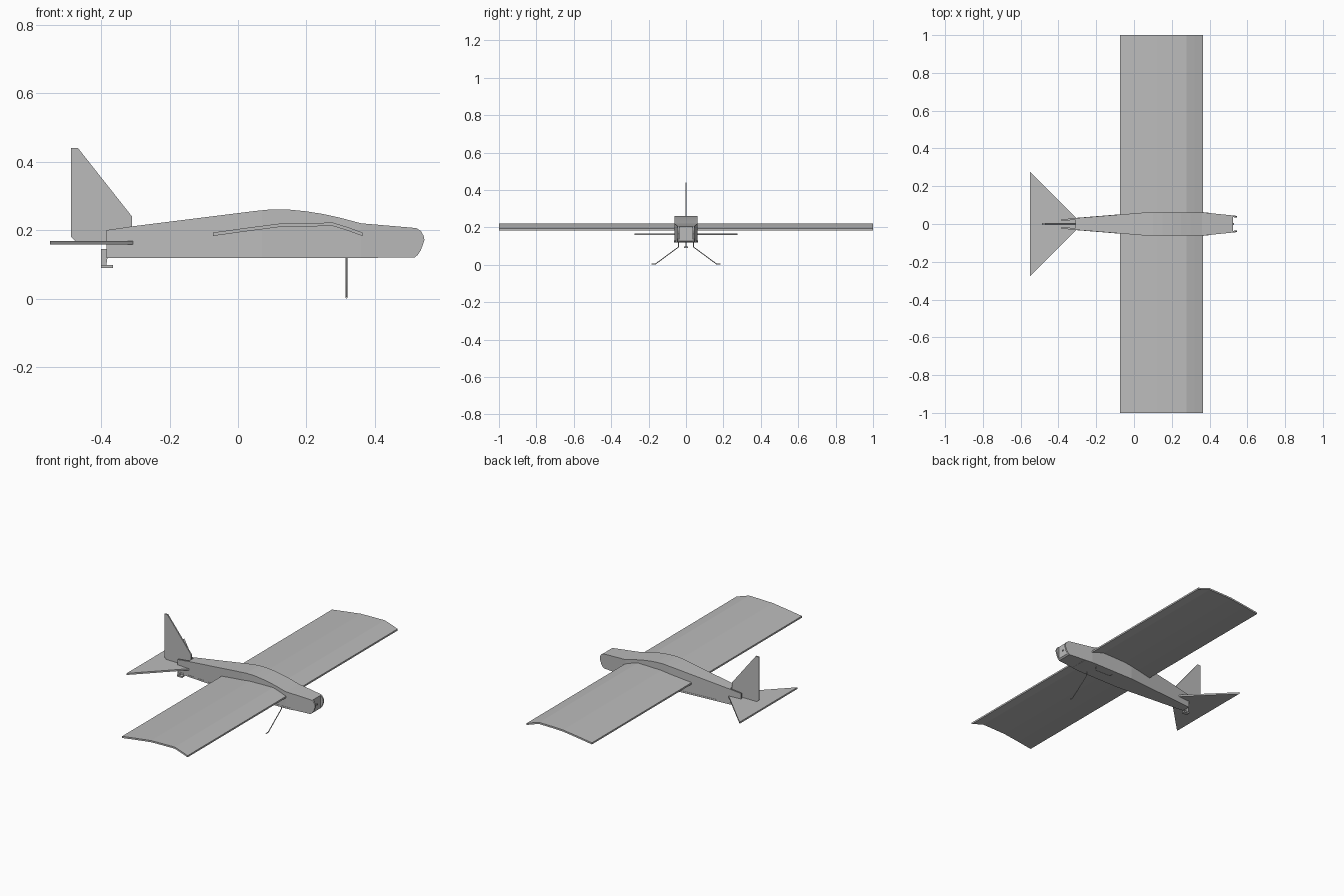
import bpy, bmesh
from mathutils import Vector

if "Cube" in bpy.data.objects:
    bpy.data.objects.remove(bpy.data.objects["Cube"])

grey = bpy.data.materials.new("plain grey")
grey.use_nodes = True
COLOUR = (0.5, 0.5, 0.5, 1)
grey.diffuse_color = COLOUR
grey.node_tree.nodes["Principled BSDF"].inputs["Base Color"].default_value = COLOUR


def finish(name, bm):
    bmesh.ops.recalc_face_normals(bm, faces=bm.faces)
    mesh = bpy.data.meshes.new(name)
    bm.to_mesh(mesh)
    bm.free()
    mesh.materials.append(grey)
    obj = bpy.data.objects.new(name, mesh)
    bpy.context.collection.objects.link(obj)
    return obj


def loft(name, sections):
    """Skin a row of equal closed cross-sections and cap both ends."""
    bm = bmesh.new()
    rings = [[bm.verts.new(p) for p in s] for s in sections]
    n = len(rings[0])
    for a, b in zip(rings, rings[1:]):
        for i in range(n):
            j = (i + 1) % n
            bm.faces.new((a[i], a[j], b[j], b[i]))
    bm.faces.new(rings[0])
    bm.faces.new(rings[-1][::-1])
    return finish(name, bm)


def slab(name, outline, axis, low, high):
    """Straight plate: 2D outline pushed along y or z."""
    place = (lambda p, t: (p[0], t, p[1])) if axis == "y" else (lambda p, t: (p[0], p[1], t))
    return loft(name, [[place(p, t) for p in outline] for t in (low, high)])


def lerp(table, x):
    for (x0, v0), (x1, v1) in zip(table, table[1:]):
        if x <= x1:
            return v0 + (v1 - v0) * (x - x0) / (x1 - x0)
    return table[-1][1]


# Fuselage shape: top line, bottom line and half width along the length
TOP = [(-0.385, 0.2), (-0.31, 0.211), (0.05, 0.256), (0.1, 0.261), (0.15, 0.26),
       (0.2, 0.255), (0.25, 0.247), (0.3, 0.236), (0.36, 0.22), (0.5, 0.208),
       (0.522, 0.206), (0.535, 0.197), (0.543, 0.183), (0.545, 0.172)]
BOTTOM = [(-0.385, 0.12), (0.516, 0.12), (0.525, 0.127), (0.535, 0.142), (0.545, 0.17)]
WIDTH = [(-0.385, 0.025), (0.07, 0.062), (0.36, 0.062), (0.545, 0.043)]
STATIONS = sorted({x for x, _ in TOP + BOTTOM + WIDTH})
WALL = 0.009


def strip(name, left, right, start, end):
    """Part of the fuselage between two side lines."""
    xs = [x for x in STATIONS if start <= x <= end]
    loft(name, [[(x, left(x), lerp(BOTTOM, x)), (x, right(x), lerp(BOTTOM, x)),
                 (x, right(x), lerp(TOP, x)), (x, left(x), lerp(TOP, x))] for x in xs])


for side, s in (("left", 1), ("right", -1)):
    strip(side + "_fuselage_side", lambda x: s * lerp(WIDTH, x),
          lambda x: s * (lerp(WIDTH, x) - WALL), -0.385, 0.545)
strip("fuselage_core", lambda x: lerp(WIDTH, x) - WALL,
      lambda x: WALL - lerp(WIDTH, x), -0.31, 0.525)

# Floor sheet under the fuselage
loft("floor_sheet", [[(x, s * (lerp(WIDTH, x) + 0.001), z)
                      for s, z in ((-1, 0.119), (1, 0.119), (1, 0.129), (-1, 0.129))]
                     for x in (-0.385, 0.07, 0.36, 0.41)])

# Wing: thin cambered sheet
CAMBER = [(-0.073, 0.183), (0.02, 0.196), (0.12, 0.209), (0.2, 0.211),
          (0.278, 0.212), (0.32, 0.199), (0.364, 0.183)]
wing = CAMBER + [(x, z + 0.01) for x, z in reversed(CAMBER)]
slab("wing", wing, "y", -1, 1)

# Tail surfaces
slab("tailplane", [(-0.55, -0.275), (-0.305, -0.03), (-0.305, 0.03), (-0.55, 0.275)],
     "z", 0.158, 0.168)
slab("fin", [(-0.488, 0.18), (-0.475, 0.168), (-0.31, 0.168), (-0.31, 0.24),
             (-0.468, 0.44), (-0.488, 0.44)], "y", -0.004, 0.004)

# Tail skid
slab("skid_post", [(-0.4, 0.09), (-0.385, 0.098), (-0.378, 0.145), (-0.4, 0.145)],
     "y", -0.004, 0.004)
slab("skid_foot", [(-0.4, -0.012), (-0.365, -0.012), (-0.365, 0.012), (-0.4, 0.012)],
     "z", 0.089, 0.098)

# Landing gear: bent wire
curve = bpy.data.curves.new("landing_gear_wire", "CURVE")
curve.dimensions = "3D"
curve.bevel_depth = 0.003
curve.bevel_resolution = 1
curve.use_fill_caps = True
half = [(0.185, 0.003), (0.165, 0.003), (0.04, 0.095), (0.04, 0.125)]
path = half + [(-y, z) for y, z in reversed(half)]
spline = curve.splines.new("POLY")
spline.points.add(len(path) - 1)
for point, (y, z) in zip(spline.points, path):
    point.co = (0.317, y, z, 1)
curve.materials.append(grey)
bpy.context.collection.objects.link(bpy.data.objects.new("landing_gear", curve))

# Motor shaft stub on the nose
slab("motor_shaft", [(0.52, 0.16), (0.53, 0.16), (0.53, 0.168), (0.52, 0.168)],
     "y", -0.004, 0.004)
